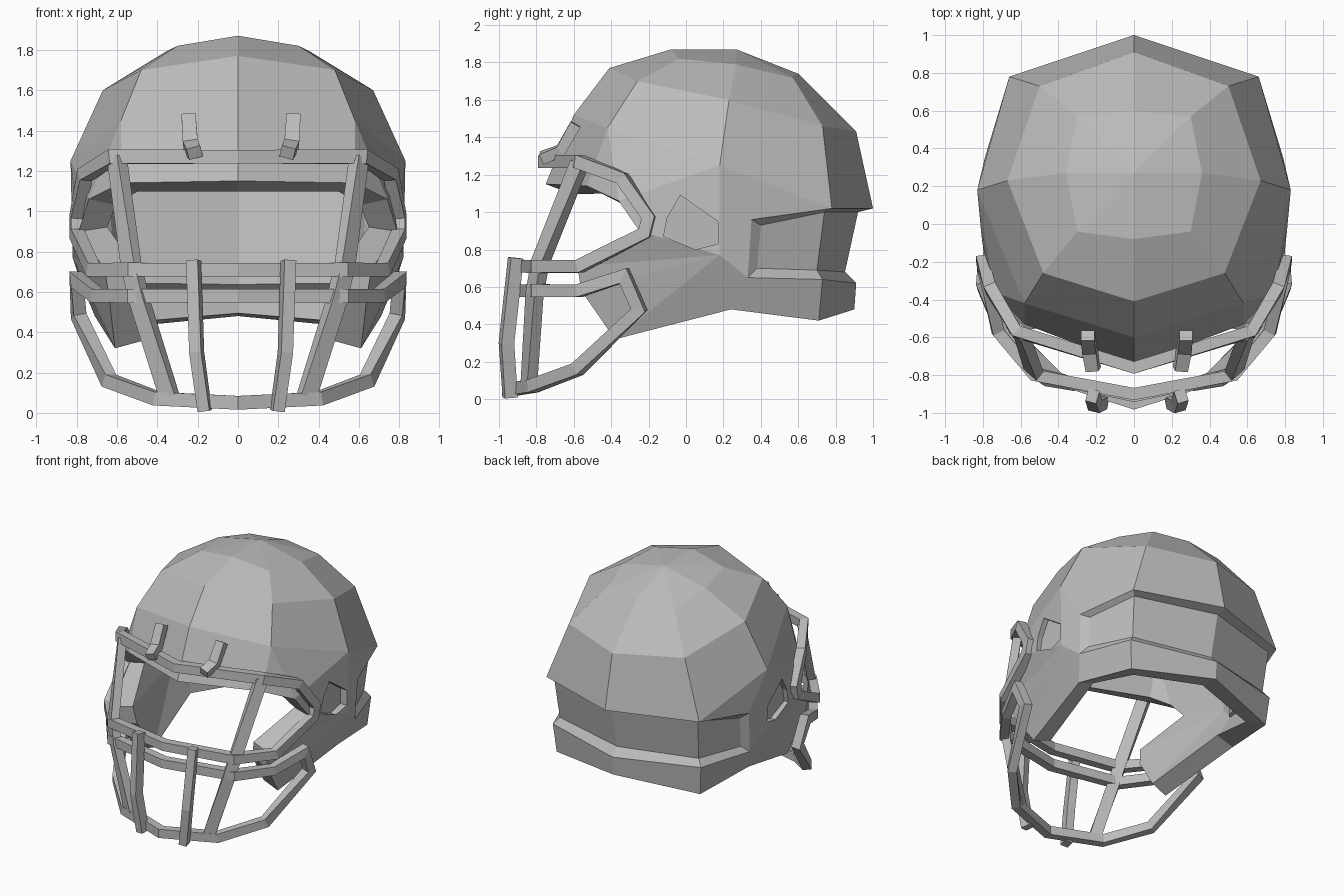
import bpy, bmesh
from mathutils import Vector

if "Cube" in bpy.data.objects:
    bpy.data.objects.remove(bpy.data.objects["Cube"])

# One plain grey for everything
grey = bpy.data.materials.new("plain_grey")
grey.use_nodes = True
colour = (0.5, 0.5, 0.5, 1)
grey.diffuse_color = colour
grey.node_tree.nodes["Principled BSDF"].inputs["Base Color"].default_value = colour


def add_object(name, bm):
    mesh = bpy.data.meshes.new(name)
    bm.to_mesh(mesh)
    bm.free()
    mesh.materials.append(grey)
    ob = bpy.data.objects.new(name, mesh)
    bpy.context.scene.collection.objects.link(ob)
    return ob


def mirrored(points, centre=0):
    return [(2 * centre - x, y, z) for x, y, z in points]


def bar(name, points, width, depth, closed=False, facing=None):
    """Sweep a rectangular section along a path, its depth facing outward."""
    pts = [Vector(p) for p in points]
    n = len(pts)
    bm = bmesh.new()
    rings = []
    for i, p in enumerate(pts):
        before = pts[i - 1] if closed or i > 0 else p
        after = pts[(i + 1) % n] if closed or i < n - 1 else p
        a, b = (p - before).normalized(), (after - p).normalized()
        t = (a + b).normalized()
        out = Vector(facing or (p.x, p.y + 0.1, 0))
        out = (out - t * out.dot(t)).normalized()
        side = t.cross(out)
        # Widen the section at bends so the bar keeps its thickness
        miter = min(1.4, 1 / max(t.dot(b if b.length else a), 0.5))
        w, d = side * width / 2 * miter, out * depth / 2
        rings.append([bm.verts.new(p + q) for q in (w + d, d - w, -w - d, w - d)])
    for i in range(n if closed else n - 1):
        r, s = rings[i], rings[(i + 1) % n]
        for k in range(4):
            m = (k + 1) % 4
            bm.faces.new((r[k], r[m], s[m], s[k]))
    if not closed:
        bm.faces.new(rings[0])
        bm.faces.new(rings[-1])
    bmesh.ops.recalc_face_normals(bm, faces=bm.faces[:])
    return add_object(name, bm)


# Shell, left half: columns are front, front_side, side, back_side, back
corners = {
    "crown": (0, .27, 1.87),
    # upper ring
    "f_a": (0, -.08, 1.87), "fs_a": (.3, -.04, 1.82), "s_a": (.36, .27, 1.79),
    "bs_a": (.3, .57, 1.72), "b_a": (0, .6, 1.74),
    # middle ring
    "f_b": (0, -.41, 1.77), "fs_b": (.48, -.26, 1.7), "s_b": (.67, .23, 1.6),
    "bs_b": (.5, .73, 1.46), "b_b": (0, .91, 1.43),
    # widest ring
    "f_c": (0, -.6, 1.52), "fs_c": (.58, -.42, 1.45), "s_c": (.83, .18, 1.25),
    "bs_c": (.66, .78, 1.02), "b_c": (0, 1, 1.02),
    # face opening and jaw
    "brow": (0, -.75, 1.15), "temple": (.58, -.53, 1.14),
    "cheek_top": (.74, -.36, 1.06), "cheek_back": (.79, -.25, .9),
    "cheek_low": (.66, -.58, .71), "jaw_front": (.64, -.56, .58),
    "jaw_tip": (.61, -.38, .32),
    # lower side and recessed rear band
    "s_mid": (.82, .18, .77), "s_low": (.71, .24, .48),
    "edge_top": (.79, .35, .96), "edge_low": (.78, .33, .65),
    "in_top": (.745, .4, .93), "in_low": (.74, .38, .7),
    "bs_in_top": (.62, .74, 1), "b_in_top": (0, .92, 1),
    "bs_in_low": (.6, .7, .69), "b_in_low": (0, .85, .68),
    "bs_pad": (.64, .73, .64), "b_pad": (0, .91, .62),
    "bs_low": (.62, .71, .42), "b_low": (0, .9, .48),
}
columns = ["f", "fs", "s", "bs", "b"]
faces = []
for c, d in zip(columns, columns[1:]):
    faces.append(f"crown {c}_a {d}_a")
    faces.append(f"{c}_a {c}_b {d}_b {d}_a")
    faces.append(f"{c}_b {c}_c {d}_c {d}_b")
faces += [
    "f_c brow temple fs_c", "fs_c temple cheek_top", "fs_c cheek_top s_c",
    "s_c cheek_top cheek_back s_mid", "s_mid cheek_back cheek_low",
    "s_mid cheek_low jaw_front", "s_mid jaw_front jaw_tip", "s_mid jaw_tip s_low",
    "s_c edge_top bs_c", "s_c s_mid edge_low edge_top", "s_mid s_low edge_low",
    "edge_low s_low bs_low bs_pad", "bs_pad bs_low b_low b_pad",
    "edge_top in_top bs_in_top bs_c", "bs_c bs_in_top b_in_top b_c",
    "edge_top edge_low in_low in_top", "in_top in_low bs_in_low bs_in_top",
    "bs_in_top bs_in_low b_in_low b_in_top",
    "in_low edge_low bs_pad bs_in_low", "bs_in_low bs_pad b_pad b_in_low",
]
bm = bmesh.new()
verts = {key: bm.verts.new(co) for key, co in corners.items()}
for face in faces:
    bm.faces.new([verts[key] for key in face.split()])
bmesh.ops.recalc_face_normals(bm, faces=bm.faces[:])
bm.faces.ensure_lookup_table()
if bm.faces[0].normal.z < 0:
    bmesh.ops.reverse_faces(bm, faces=bm.faces[:])
shell = add_object("shell", bm)

# Ear recess cutter, one prism per side through the mirror
ear = [(-.03, 1.09), (.17, .95), (.17, .83), (.05, .8), (-.12, .87), (-.1, .97)]
bm = bmesh.new()
base = bm.faces.new([bm.verts.new((.765, y, z)) for y, z in ear])
grown = bmesh.ops.extrude_face_region(bm, geom=[base])["geom"]
bmesh.ops.translate(bm, vec=(.3, 0, 0),
                    verts=[g for g in grown if isinstance(g, bmesh.types.BMVert)])
bmesh.ops.recalc_face_normals(bm, faces=bm.faces[:])
cutter = add_object("ear_cutter", bm)
cutter.hide_render = True
cutter.modifiers.new("mirror", "MIRROR")

mirror = shell.modifiers.new("mirror", "MIRROR")
mirror.use_clip = True
solid = shell.modifiers.new("thickness", "SOLIDIFY")
solid.thickness = 0.145
solid.offset = -1
cut = shell.modifiers.new("ear_recess", "BOOLEAN")
cut.object = cutter
cut.operation = "DIFFERENCE"
cut.solver = "EXACT"

# Bake the modifiers so the cutter can go
bpy.context.view_layer.update()
graph = bpy.context.evaluated_depsgraph_get()
baked = bpy.data.meshes.new_from_object(shell.evaluated_get(graph))
shell.modifiers.clear()
shell.data = baked
bpy.data.objects.remove(cutter)

# Face guard: two closed loops, each running round both cheeks
upper = [(0, -.76, 1.27), (.62, -.57, 1.27), (.76, -.34, 1.18), (.8, -.2, .97),
         (.8, -.22, .89), (.72, -.57, .71), (.53, -.8, .71), (0, -.9, .71)]
lower = [(0, -.91, .58), (.53, -.8, .58), (.7, -.57, .58), (.8, -.33, .66),
         (.79, -.25, .48), (.64, -.58, .16), (.4, -.82, .07), (0, -.95, .05)]
for name, half in (("upper_guard_loop", upper), ("lower_guard_loop", lower)):
    bar(name, half + mirrored(half[1:-1])[::-1], .065, .065, closed=True)

# Upright bars and brow clips on both sides, the front ones set slightly left
outer = [(.6, -.57, 1.26), (.53, -.78, .73), (.49, -.81, .56), (.34, -.84, .08)]
inner = [(.25, -.91, .755), (.235, -.96, .3), (.195, -.94, .01)]
clip = [(.275, -.59, 1.47), (.265, -.67, 1.33), (.245, -.77, 1.29)]
for side in ("left", "right"):
    bar(side + "_outer_upright", outer, .085, .06)
    bar(side + "_inner_upright", inner, .06, .07)
    bar(side + "_brow_clip", clip, .07, .06, facing=(0, -1, .3))
    outer = mirrored(outer)
    inner, clip = mirrored(inner, .015), mirrored(clip, .015)
